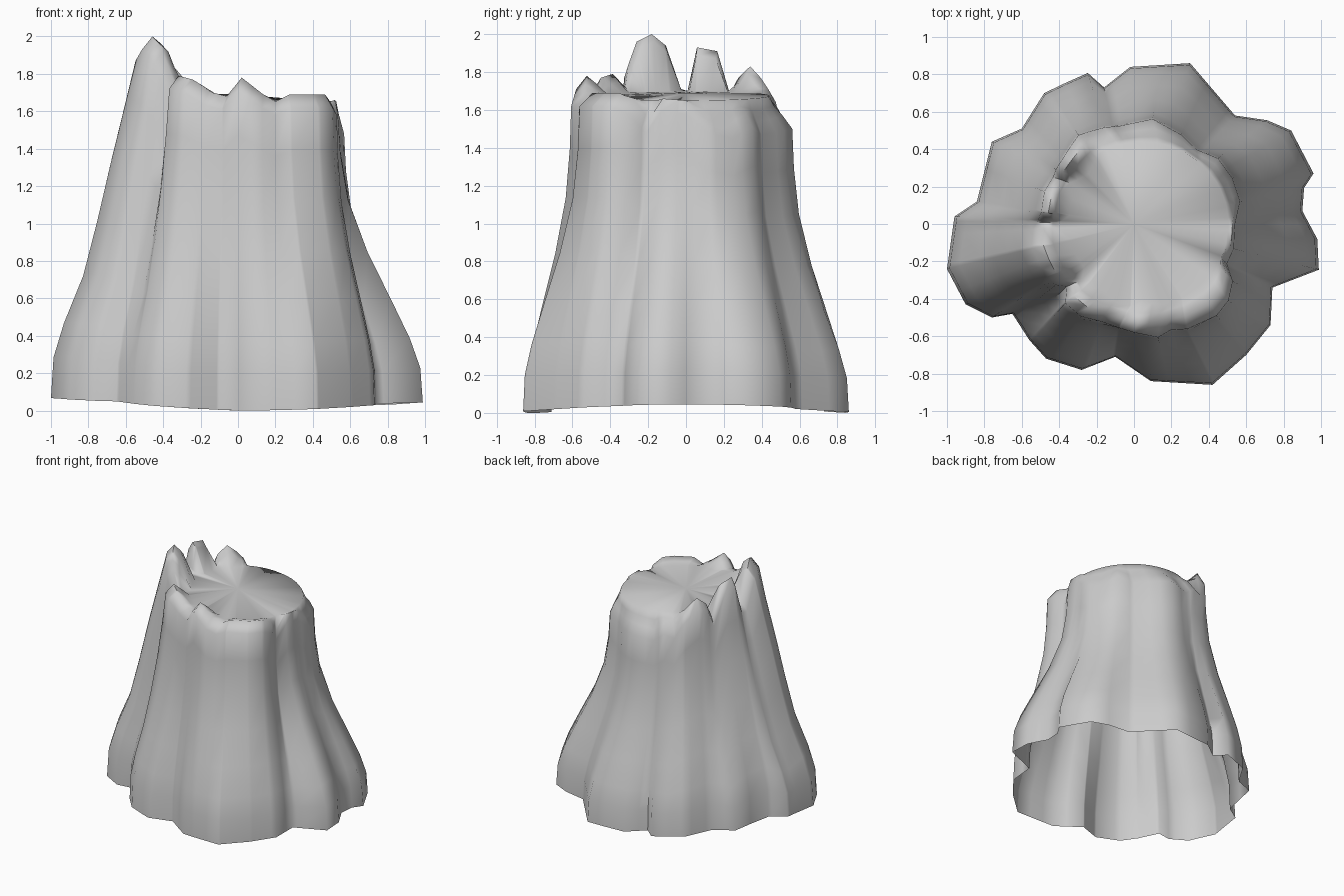
import bpy, bmesh
from math import atan2, cos, sin, radians, pi

if "Cube" in bpy.data.objects:
    bpy.data.objects.remove(bpy.data.objects["Cube"])

# root outline on the ground (x, y), counter-clockwise
ROOTS = [(1, -.24), (.98, -.08), (.9, .07), (.91, .2), (.96, .27), (.84, .5),
         (.7, .56), (.54, .58), (.3, .86), (-.02, .84), (-.16, .73), (-.25, .81),
         (-.48, .7), (-.6, .51), (-.76, .44), (-.84, .12), (-.96, .04), (-1, -.24),
         (-.9, -.43), (-.76, -.5), (-.65, -.48), (-.56, -.62), (-.47, -.72),
         (-.28, -.78), (-.1, -.71), (.09, -.84), (.42, -.86), (.6, -.7),
         (.73, -.54), (.74, -.34)]
# broken rim: angle, outer radius, crest height
RIM = [(0, .54, 1.65), (12, .58, 1.55), (25, .58, 1.52), (38, .57, 1.58),
       (50, .52, 1.54), (62, .54, 1.55), (80, .57, 1.57), (98, .53, 1.55),
       (107, .54, 1.62), (116, .55, 1.6), (122, .56, 1.71),
       (128, .54, 1.77), (136, .52, 1.83), (145, .51, 1.77), (150, .5, 1.66),
       (160, .51, 1.91), (173, .5, 1.93), (179, .52, 1.7), (183, .54, 1.71),
       (192, .56, 1.94), (201, .55, 2.0), (211, .55, 1.96), (218, .53, 1.84),
       (223, .49, 1.72), (229, .56, 1.79), (240, .57, 1.77), (252, .55, 1.7),
       (261, .56, 1.68), (270, .58, 1.78), (282, .62, 1.69), (289, .6, 1.65),
       (297, .63, 1.69), (312, .66, 1.69), (321, .65, 1.69), (330, .61, 1.65),
       (337, .54, 1.55), (346, .55, 1.66)]
# wall flare: height fraction, blend from roots to rim
FLARE = [(0, 0), (.12, .03), (.22, .15), (.36, .38), (.52, .65), (.7, .88), (.86, .97), (1, 1)]


def sample(keys, a):
    """Linear interpolation round a closed ring of (angle, values...)."""
    for k, q in enumerate(keys):
        p = keys[k - 1]
        start = p[0] - (2 * pi if k == 0 else 0)
        for b in (a, a - 2 * pi):
            if start <= b <= q[0]:
                t = (b - start) / (q[0] - start)
                return [u + (v - u) * t for u, v in zip(p[1:], q[1:])]


root_keys = sorted((atan2(y, x) % (2 * pi), x, y) for x, y in ROOTS)
rim_keys = [(radians(d), r * cos(radians(d)), r * sin(radians(d)), z) for d, r, z in RIM]
angles = []
for a in sorted([k[0] for k in root_keys] + [k[0] for k in rim_keys]):
    if not angles or a - angles[-1] > .015:
        angles.append(a)

# bark wall, crest, inner lip and cut face, column by column
bm = bmesh.new()
columns = []
for a in angles:
    bx, by = sample(root_keys, a)
    rx, ry, top = sample(rim_keys, a)
    z0 = .045 * cos(a) ** 2 + .025 * max(0, -cos(a))
    shoulder = top - .07
    slow = max(0, cos(a - radians(200))) ** 4      # the big left root leans out longer
    pts = []
    for t, f in FLARE:
        f += (t - f) * slow * max(0, min(1, (t - .3) * 4))
        pts.append((bx + (rx - bx) * f, by + (ry - by) * f, z0 + (shoulder - z0) * t))
    dx, dy, dz = .05 + .455 * cos(a), .44 * sin(a), 1.675 - .025 * cos(a)
    tall = max(0, min(1, (top - 1.7) / .15))
    for f, z in ((.4, top), (.75, max(top - .04, (top + dz) / 2))):
        pts.append((rx + (dx - rx) * f, ry + (dy - ry) * f, z))
    s = 1 - .14 * tall                             # splinters thicken inwards
    pts.append((dx * s, dy * s, dz))
    columns.append([bm.verts.new(p) for p in pts])
centre = bm.verts.new((0, 0, 1.69))
for k, c in enumerate(columns):
    p = columns[k - 1]
    for i in range(len(c) - 1):
        bm.faces.new((p[i], c[i], c[i + 1], p[i + 1]))
    bm.faces.new((p[-1], c[-1], centre))
mesh = bpy.data.meshes.new("tree_stump")
bm.to_mesh(mesh)
bm.free()
stump = bpy.data.objects.new("tree_stump", mesh)
bpy.context.collection.objects.link(stump)
bpy.context.view_layer.objects.active = stump
stump.select_set(True)
bpy.ops.object.shade_smooth_by_angle(angle=radians(75))
